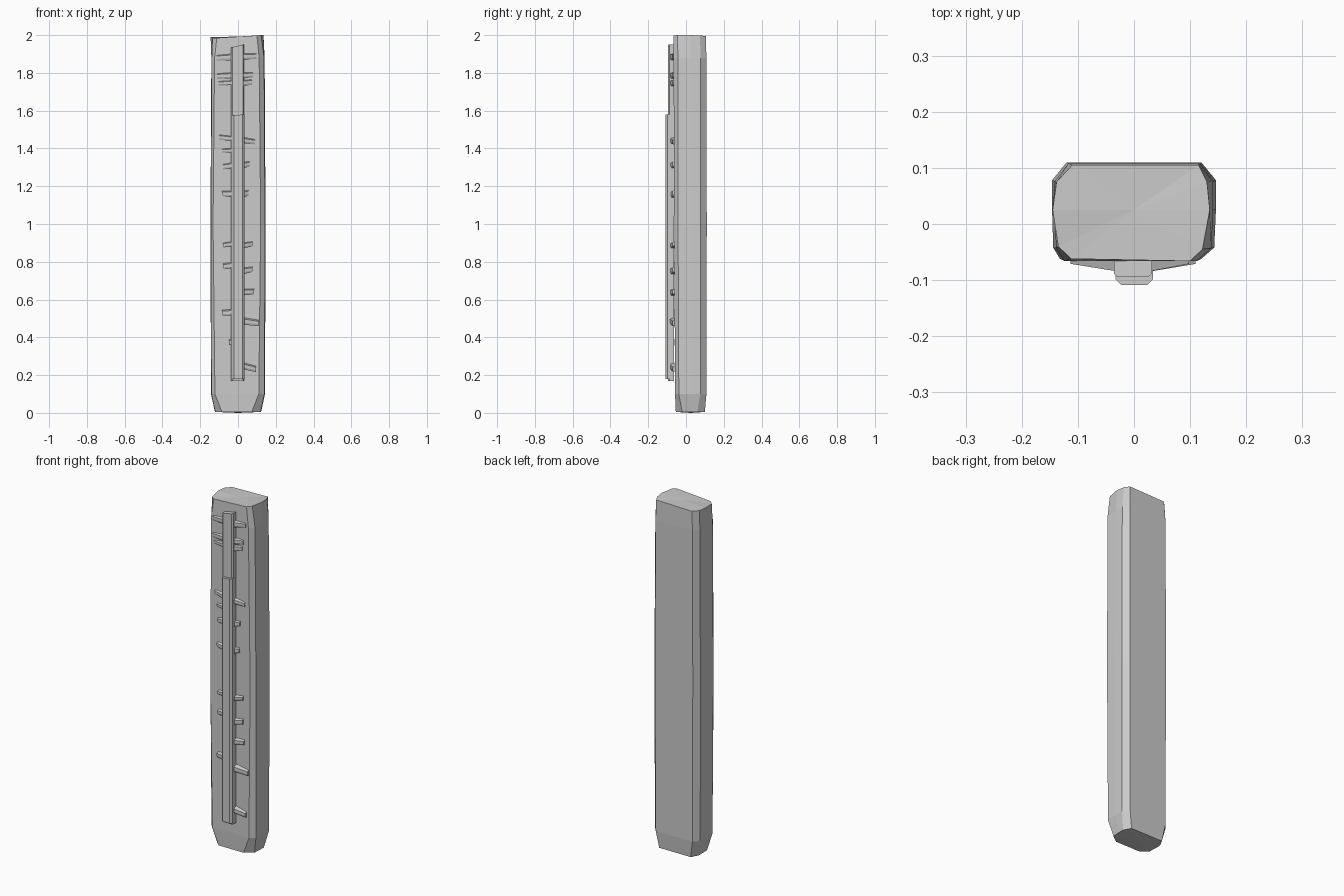
import bpy, bmesh


def make_object(name, bm):
    bmesh.ops.recalc_face_normals(bm, faces=bm.faces[:])
    mesh = bpy.data.meshes.new(name)
    bm.to_mesh(mesh)
    bm.free()
    obj = bpy.data.objects.new(name, mesh)
    bpy.context.collection.objects.link(obj)
    return obj


def loft(name, rings, bottom_point=None, top_point=None):
    """Skin matching rings of points; close ends with a fan or one face."""
    bm = bmesh.new()
    loops = [[bm.verts.new(p) for p in ring] for ring in rings]
    n = len(loops[0])
    for a, b in zip(loops, loops[1:]):
        for i in range(n):
            j = (i + 1) % n
            bm.faces.new((a[i], a[j], b[j], b[i]))
    for loop, tip in ((loops[0], bottom_point), (loops[-1], top_point)):
        if tip is None:
            bm.faces.new(loop)
        else:
            v = bm.verts.new(tip)
            for i in range(n):
                bm.faces.new((loop[i], loop[(i + 1) % n], v))
    return make_object(name, bm)


# Stone pillar: chamfered rectangular section, pinched ends, wavy top
def section(hw, hw_chamfer_front, hw_chamfer_back, front, side_front, side_back, back, z):
    right = [(hw_chamfer_front - 0.012, front), (hw - 0.003, side_front), (hw, 0.025),
             (hw, side_back), (hw_chamfer_back, back)]
    left = [(-hw_chamfer_back, back), (-hw, side_back), (-hw, 0.025),
            (-hw + 0.002, side_front), (-hw_chamfer_front, front)]
    return [(x, y, z) for x, y in right + left]


top = [(0.100, -0.066, 1.998), (0.122, -0.045, 2.0), (0.135, 0.025, 2.0),
       (0.130, 0.075, 1.998), (0.115, 0.105, 1.995),
       (-0.110, 0.105, 1.99), (-0.138, 0.075, 1.99), (-0.145, 0.025, 1.99),
       (-0.135, -0.040, 1.985), (-0.112, -0.062, 1.985)]
rings = [
    section(0.122, 0.085, 0.100, -0.045, -0.020, 0.060, 0.100, 0.005),
    section(0.143, 0.122, 0.116, -0.058, -0.038, 0.076, 0.108, 0.10),
    section(0.146, 0.132, 0.120, -0.062, -0.042, 0.078, 0.110, 1.0),
    section(0.141, 0.124, 0.117, -0.066, -0.043, 0.076, 0.108, 1.88),
    top,
]
for i in (0, 9):
    x, y, z = rings[0][i]
    rings[0][i] = (x, -0.054, z)
loft("stone_pillar", rings, (0, 0.025, 0.0), (0.0, 0.025, 1.992))


# Long carved stem and the shorter raised strip in front of it
def bar(name, x0, x1, back, front, bevel, z0, z1, slant):
    prof = [(x0, back), (x1, back), (x1, front + bevel),
            (x1 - bevel, front), (x0 + bevel, front), (x0, front + bevel)]
    low = [(x, y, z0) for x, y in prof]
    high = [(x, y, z1 + slant * (x - x0) / (x1 - x0)) for x, y in prof]
    return loft(name, [low, high])


bar("long_stem", -0.036, 0.032, -0.064, -0.094, 0.006, 0.17, 1.935, 0.015)
bar("raised_strip", -0.033, 0.034, -0.078, -0.109, 0.011, 0.18, 1.575, 0.005)


# Notch marks: wedges getting thinner away from the stem
def notch(name, x, z_in, z_out, h):
    s = 1 if x > 0 else -1
    ends = []
    for px, front, z, hh in ((s * 0.02, -0.086, z_in, h / 2),
                             (x, -0.071, z_out, h / 2 * 0.85)):
        ends.append([(px, -0.060, z - hh), (px, front + 0.004, z - hh),
                     (px, front, z - hh * 0.4), (px, front, z + hh * 0.6),
                     (px, -0.060, z + hh)])
    loft(name, ends)


marks = [  # outer x, inner z, outer z, height
    (-0.113, 1.885, 1.88, 0.036), (0.098, 1.885, 1.89, 0.036),
    (-0.112, 1.787, 1.783, 0.034), (0.080, 1.787, 1.79, 0.034),
    (-0.103, 1.748, 1.745, 0.026), (0.075, 1.745, 1.752, 0.034),
    (-0.100, 1.450, 1.460, 0.030), (0.090, 1.445, 1.435, 0.032),
    (-0.085, 1.390, 1.388, 0.024), (-0.080, 1.310, 1.303, 0.034),
    (0.060, 1.310, 1.318, 0.034), (-0.085, 1.158, 1.162, 0.034),
    (0.055, 1.155, 1.165, 0.036), (-0.080, 0.895, 0.888, 0.028),
    (0.078, 0.885, 0.895, 0.030), (-0.080, 0.782, 0.776, 0.034),
    (0.077, 0.750, 0.760, 0.034), (0.085, 0.638, 0.643, 0.034),
    (-0.085, 0.532, 0.530, 0.034), (0.110, 0.487, 0.475, 0.038),
    (-0.048, 0.375, 0.373, 0.034), (0.095, 0.250, 0.232, 0.036),
]
for i, m in enumerate(marks):
    notch(f"notch_{i + 1:02d}", *m)
